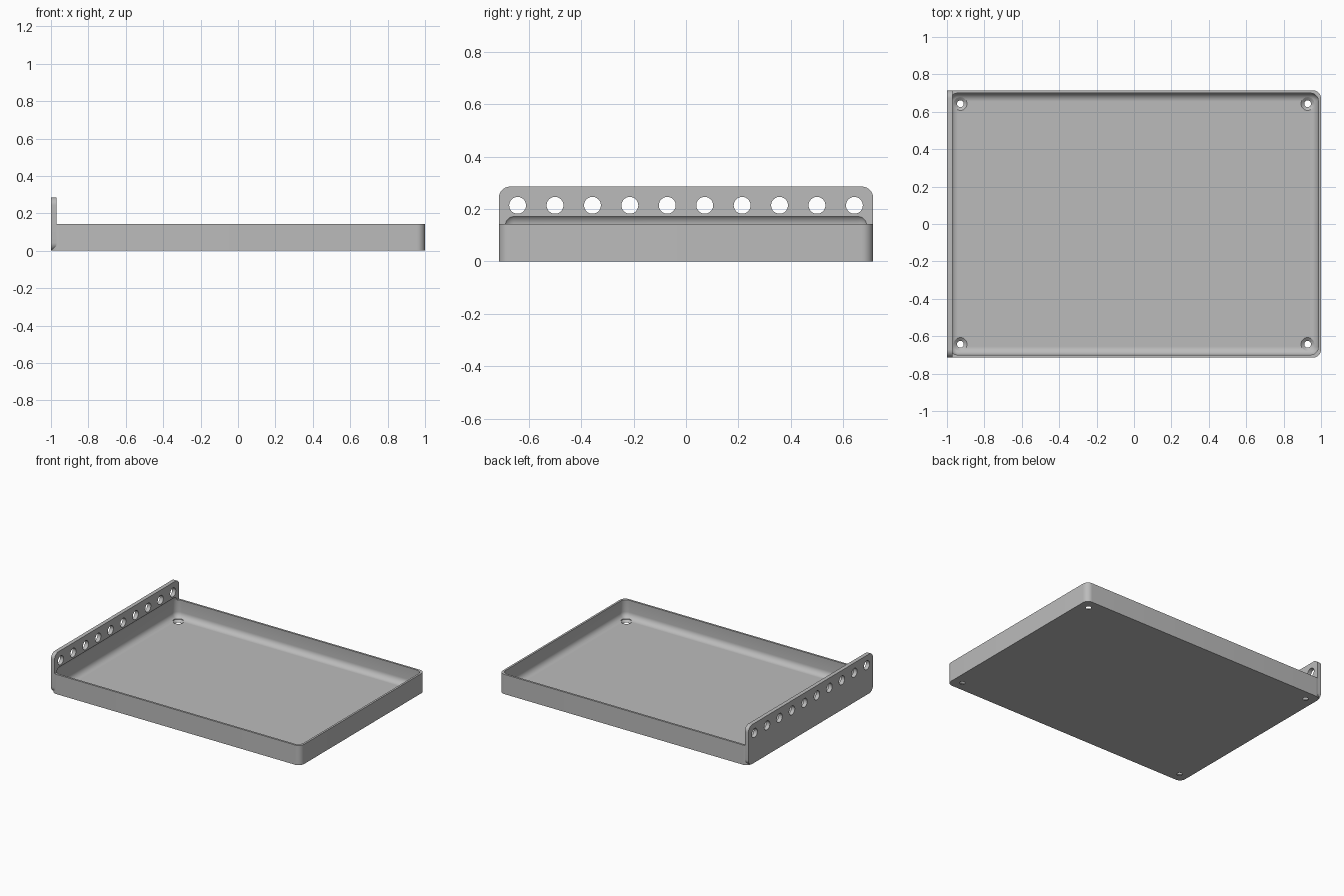
import bpy, bmesh, math
from mathutils import Matrix, Vector

cube = bpy.data.objects.get("Cube")
if cube:
    bpy.data.objects.remove(cube, do_unlink=True)

U = 1 / 70            # one design unit
LENGTH, WIDTH = 140 * U, 100 * U
TRAY_H, PLATE_H = 10 * U, 20 * U
WALL, PLATE_T, R = U, 2 * U, 3 * U

grey = bpy.data.materials.new("plain grey")
grey.use_nodes = True
grey.diffuse_color = (0.5, 0.5, 0.5, 1)
grey.node_tree.nodes["Principled BSDF"].inputs["Base Color"].default_value = (0.5, 0.5, 0.5, 1)


def finish(name, bm):
    bmesh.ops.recalc_face_normals(bm, faces=bm.faces)
    mesh = bpy.data.meshes.new(name)
    bm.to_mesh(mesh)
    bm.free()
    mesh.materials.append(grey)
    obj = bpy.data.objects.new(name, mesh)
    bpy.context.collection.objects.link(obj)
    return obj


def rounded_box(name, low, high, axis=None):
    """Box with edges along one axis rounded, or every edge if axis is None."""
    bm = bmesh.new()
    low, high = Vector(low), Vector(high)
    bmesh.ops.create_cube(bm, size=1, matrix=Matrix.Translation((low + high) / 2)
                          @ Matrix.Diagonal((*(high - low), 1)))
    edges = [e for e in bm.edges if axis is None
             or abs((e.verts[0].co - e.verts[1].co).normalized()[axis]) > 0.9]
    bmesh.ops.bevel(bm, geom=edges, offset=R, segments=10, profile=0.5, affect='EDGES')
    return finish(name, bm)


def combine(target, other, operation):
    mod = target.modifiers.new(operation.title(), 'BOOLEAN')
    mod.operation, mod.solver, mod.object = operation, 'EXACT', other
    bpy.context.view_layer.objects.active = target
    bpy.ops.object.modifier_apply(modifier=mod.name)
    bpy.data.objects.remove(other, do_unlink=True)


# Tray body and the upright end plate
x, y = LENGTH / 2, WIDTH / 2
tray = rounded_box("tray", (-x, -y, 0), (x, y, TRAY_H), axis=2)
plate = rounded_box("end_plate", (-x, -y, 0), (-x + PLATE_T, y, PLATE_H), axis=0)
combine(tray, plate, 'UNION')

# Hollow with rounded edges, slightly recessed into the plate
hollow = rounded_box("hollow", (-x + WALL, -y + WALL, WALL),
                     (x - WALL, y - WALL, 12.76 * U))
combine(tray, hollow, 'DIFFERENCE')

# Row of ten holes through the end plate
bm = bmesh.new()
for i in range(10):
    place = Matrix.Translation((-x + WALL, (i - 4.5) * 10 * U, 15 * U))
    bmesh.ops.create_cone(bm, cap_ends=True, segments=40, radius1=2.25 * U, radius2=2.25 * U,
                          depth=8 * U, matrix=place @ Matrix.Rotation(math.pi / 2, 4, 'Y'))
combine(tray, finish("plate_holes", bm), 'DIFFERENCE')

# Countersunk screw holes in the four corners of the floor
bm = bmesh.new()
profile = [(0, -1), (1.25, -1), (1.25, 0), (2.5, 1), (2.5, 5), (0, 5)]
for sx in (-1, 1):
    for sy in (-1, 1):
        centre = Vector((sx * (x - 5 * U), sy * (y - 5 * U), 0))
        verts = [bm.verts.new(centre + Vector((r * U, 0, z * U))) for r, z in profile]
        edges = [bm.edges.new(pair) for pair in zip(verts, verts[1:])]
        bmesh.ops.spin(bm, geom=verts + edges, cent=centre, axis=(0, 0, 1),
                       angle=math.tau, steps=40)
bmesh.ops.remove_doubles(bm, verts=bm.verts, dist=1e-5)
combine(tray, finish("screw_holes", bm), 'DIFFERENCE')

# Smooth rounded surfaces, crisp edges
bpy.ops.object.select_all(action='DESELECT')
tray.select_set(True)
bpy.context.view_layer.objects.active = tray
bpy.ops.object.shade_smooth_by_angle(angle=math.radians(30))
